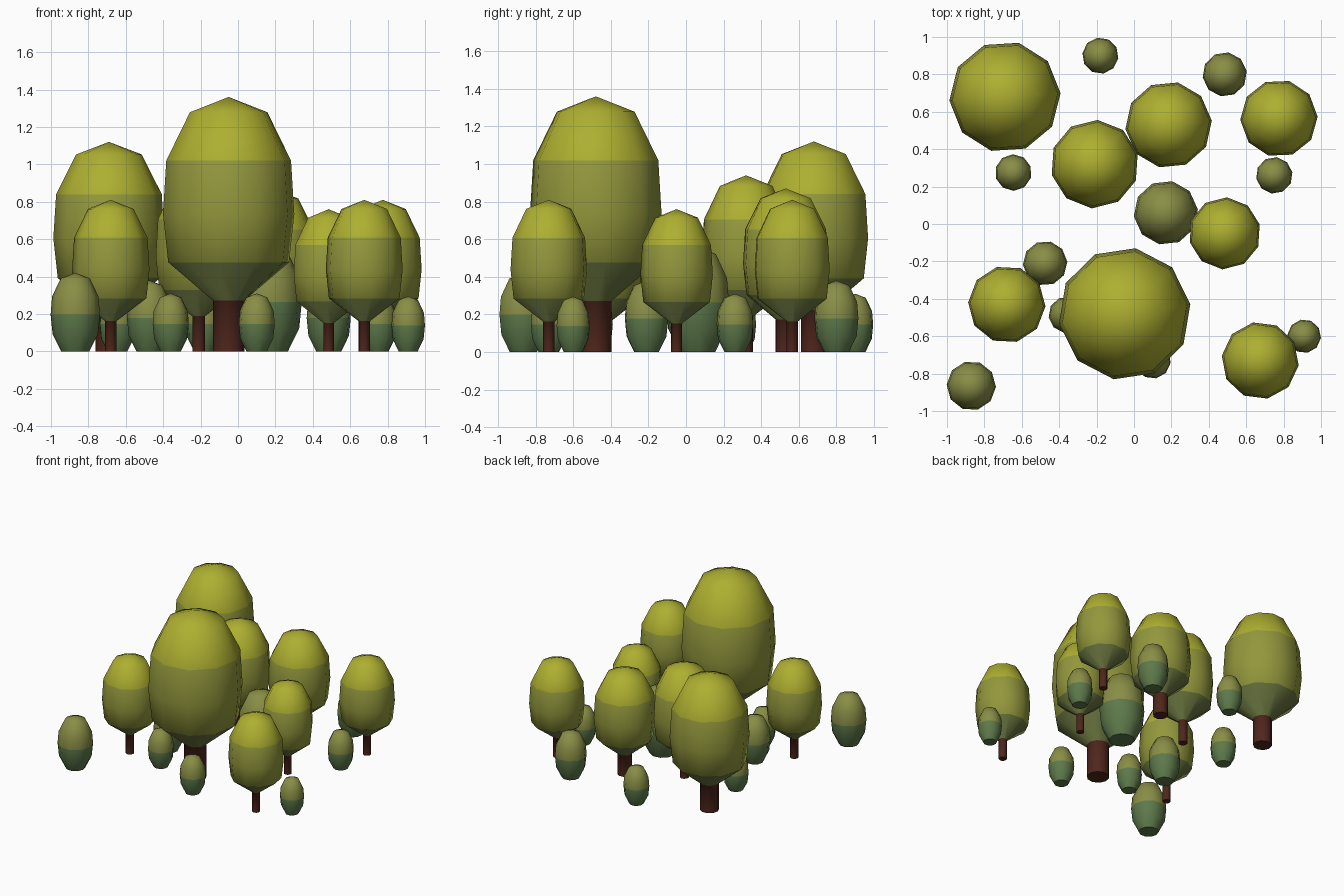
import bpy, bmesh, math, random

if "Cube" in bpy.data.objects:
    bpy.data.objects.remove(bpy.data.objects["Cube"])

random.seed(4)
SIDES = 10


def material(name, r, g, b):
    m = bpy.data.materials.new(name)
    m.diffuse_color = (r, g, b, 1)
    m.use_nodes = True
    m.node_tree.nodes["Principled BSDF"].inputs["Base Color"].default_value = m.diffuse_color
    return m


TOP = material("crown_top", 0.42, 0.43, 0.03)
MIDDLE = material("crown_middle", 0.29, 0.31, 0.045)
LOW = material("crown_low", 0.13, 0.16, 0.045)
BARK = material("bark", 0.08, 0.02, 0.012)
BUSH_TOP = material("bush_top", 0.25, 0.27, 0.06)
BUSH_LOW = material("bush_low", 0.11, 0.19, 0.07)


def lathe(name, x, y, radius, height, profile, mats, bands):
    """Turn a (radius, height) profile under a pointed top; one material per band."""
    bm = bmesh.new()
    turn = random.uniform(0, math.tau / SIDES)
    apex = bm.verts.new((0, 0, height))
    rings = []
    for r, z in profile:
        rings.append([bm.verts.new((r * radius * math.cos(turn + i * math.tau / SIDES),
                                    r * radius * math.sin(turn + i * math.tau / SIDES),
                                    z * height)) for i in range(SIDES)])
    for i in range(SIDES):
        j = (i + 1) % SIDES
        f = bm.faces.new((apex, rings[0][i], rings[0][j]))
        f.material_index = bands[0]
        for k in range(len(rings) - 1):
            a, b = rings[k], rings[k + 1]
            f = bm.faces.new((a[i], b[i], b[j], a[j]))
            f.material_index = bands[k + 1]
    f = bm.faces.new(rings[-1][::-1])
    f.material_index = bands[-1]
    bmesh.ops.recalc_face_normals(bm, faces=bm.faces)
    for f in bm.faces:
        f.smooth = True
    # crisp rim around the base
    for e in bm.edges:
        if all(v in rings[-1] for v in e.verts):
            e.smooth = False
    mesh = bpy.data.meshes.new(name)
    bm.to_mesh(mesh)
    bm.free()
    for m in mats:
        mesh.materials.append(m)
    ob = bpy.data.objects.new(name, mesh)
    ob.location = (x, y, 0)
    bpy.context.collection.objects.link(ob)


# Trees: x, y, crown radius, height, trunk radius as a share of the crown
trees = [
    (-0.05, -0.48, 0.355, 1.36, 0.24),
    (-0.69, 0.68, 0.298, 1.12, 0.24),
    (-0.21, 0.32, 0.237, 0.94, 0.15),
    (0.185, 0.53, 0.232, 0.87, 0.24),
    (0.775, 0.565, 0.207, 0.81, 0.15),
    (0.485, -0.05, 0.193, 0.76, 0.15),
    (-0.68, -0.43, 0.207, 0.81, 0.15),
    (0.675, -0.73, 0.207, 0.81, 0.15),
]
for x, y, r, h, t in trees:
    profile = [(0.59, 0.94), (0.95, 0.75), (1, 0.54), (0.92, 0.35), (t, 0.2), (t, 0)]
    lathe("tree", x, y, r, h, profile, (TOP, MIDDLE, LOW, BARK), (0, 0, 1, 1, 2, 3))

# Bushes: x, y, radius, height
bushes = [
    (-0.18, 0.90, 0.097, 0.31),
    (0.485, 0.80, 0.119, 0.38),
    (-0.645, 0.275, 0.098, 0.31),
    (0.75, 0.26, 0.098, 0.31),
    (0.17, 0.06, 0.172, 0.56),
    (-0.475, -0.21, 0.119, 0.38),
    (-0.36, -0.485, 0.097, 0.31),
    (-0.87, -0.865, 0.132, 0.42),
    (0.91, -0.60, 0.09, 0.295),
    (0.10, -0.73, 0.097, 0.31),
]
for x, y, r, h in bushes:
    profile = [(0.59, 0.93), (0.94, 0.7), (1, 0.47), (0.92, 0.22), (0.6, 0.02), (0.57, 0)]
    lathe("bush", x, y, r, h, profile, (BUSH_TOP, BUSH_LOW), (0, 0, 0, 1, 1, 1))
